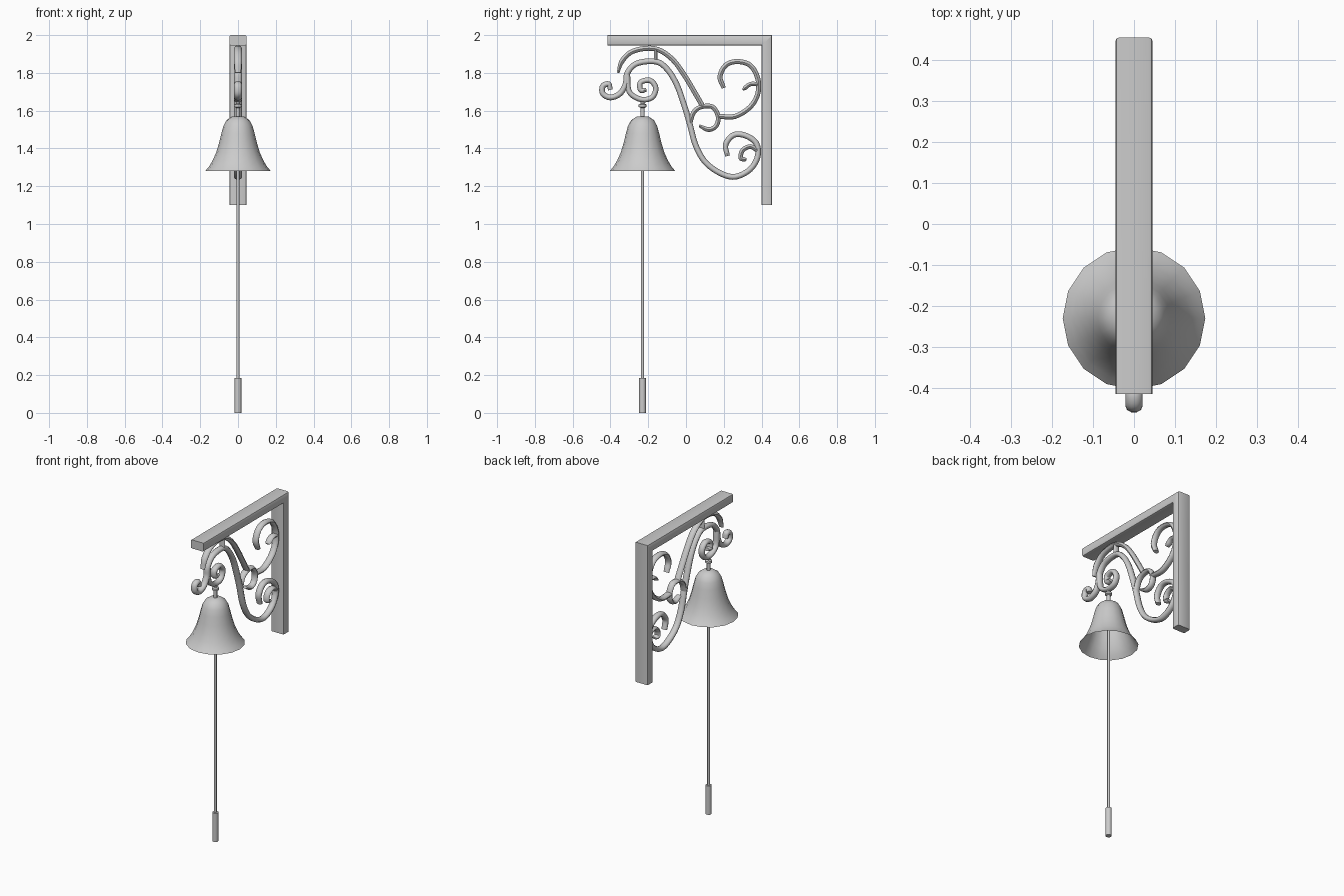
import bpy, bmesh, math
from mathutils import Vector

cube = bpy.data.objects.get("Cube")
if cube:
    bpy.data.objects.remove(cube, do_unlink=True)

# One painted-iron material for every part
iron = bpy.data.materials.new("grey_iron")
iron.use_nodes = True
grey = (0.6, 0.6, 0.6, 1)
iron.diffuse_color = grey
iron.node_tree.nodes["Principled BSDF"].inputs["Base Color"].default_value = grey

BELL_Y = -0.23


def finish(name, bm, angle=40):
    """Turn a bmesh into a smooth-shaded, painted object."""
    bmesh.ops.recalc_face_normals(bm, faces=bm.faces)
    mesh = bpy.data.meshes.new(name)
    bm.to_mesh(mesh)
    bm.free()
    obj = bpy.data.objects.new(name, mesh)
    bpy.context.collection.objects.link(obj)
    mesh.materials.append(iron)
    bpy.ops.object.select_all(action="DESELECT")
    obj.select_set(True)
    bpy.context.view_layer.objects.active = obj
    bpy.ops.object.shade_smooth_by_angle(angle=math.radians(angle))
    return obj


def bridge(bm, rings):
    """Skin consecutive rings of vertices with quads."""
    for a, b in zip(rings, rings[1:]):
        for i in range(len(a)):
            j = (i + 1) % len(a)
            bm.faces.new((a[i], a[j], b[j], b[i]))


def lathe(name, profile, sides, caps=True):
    """Revolve (radius, height) points around the bell axis."""
    bm = bmesh.new()
    rings = []
    for r, z in profile:
        turns = [math.tau * i / sides for i in range(sides)]
        rings.append([bm.verts.new((r * math.cos(t), BELL_Y + r * math.sin(t), z)) for t in turns])
    bridge(bm, rings)
    if caps:
        bm.faces.new(rings[0])
    bm.faces.new(rings[-1])
    return finish(name, bm)


def beam(name, outline):
    """Extrude a side outline across x and round its long edges."""
    bm = bmesh.new()
    sides = [[bm.verts.new((x, y, z)) for y, z in outline] for x in (-0.045, 0.045)]
    bridge(bm, sides)
    for side in sides:
        bm.faces.new(side)
    longest = max(e.calc_length() for e in bm.edges)
    rails = [e for e in bm.edges if e.calc_length() > longest * 0.8]
    bmesh.ops.bevel(bm, geom=rails, offset=0.008, segments=2, profile=0.5, affect="EDGES")
    return finish(name, bm)


def smooth_path(points, steps=6):
    """Interpolate a flowing curve through (y, z) points given in hundredths."""
    pts = [Vector((0, y, z)) / 100 for y, z in points]
    pts = [2 * pts[0] - pts[1]] + pts + [2 * pts[-1] - pts[-2]]
    path = []
    for a, b, c, d in zip(pts, pts[1:], pts[2:], pts[3:]):
        for k in range(steps):
            t = k / steps
            path.append(b + 0.5 * t * (c - a + t * (2 * a - 5 * b + 4 * c - d + t * (3 * (b - c) + d - a))))
    return path + [pts[-2]]


def scroll(name, points, thick=0.015, tip_start=1.0, tip_end=1.0, wide=0.021):
    """Sweep an oval band along a curve, narrowing toward its tips."""
    path = smooth_path(points)
    bm = bmesh.new()
    rings = []
    last = len(path) - 1
    for i, p in enumerate(path):
        tangent = (path[min(i + 1, last)] - path[max(i - 1, 0)]).normalized()
        normal = Vector((0, -tangent.z, tangent.y))
        f = i / last
        size = min(1, tip_start + f * 4, tip_end + (1 - f) * 4)
        ring = []
        for k in range(10):
            t = math.tau * k / 10
            across = Vector((wide * math.cos(t) * (0.5 + size / 2), 0, 0))
            ring.append(bm.verts.new(p + across + normal * thick * size * math.sin(t)))
        rings.append(ring)
    bridge(bm, rings)
    bm.faces.new(rings[0])
    bm.faces.new(rings[-1])
    return finish(name, bm, 50)


# Bracket frame, mitred at the top back corner
beam("top_beam", [(-0.415, 2), (0.455, 2), (0.4, 1.945), (-0.415, 1.945)])
beam("wall_post", [(0.455, 2), (0.4, 1.945), (0.4, 1.1), (0.455, 1.1)])

# Wrought scrollwork
scroll("main_scroll", [
    (-40, 171), (-41, 174), (-44, 173), (-44, 169), (-40, 167), (-35, 169), (-32, 174),
    (-31, 180), (-26, 185), (-16, 186), (-10, 182), (-5, 174), (-1, 163), (2, 153), (5, 142),
    (10, 133), (18, 127), (26, 125), (34, 129), (38, 136), (37, 143), (31, 147), (25, 147),
    (21, 142), (22, 136)], 0.016, 0.8, 0.8)
scroll("upper_scroll", [
    (-36, 180), (-34, 186), (-29, 191), (-21, 193), (-14, 192), (-7, 187), (-1, 179),
    (5, 169), (9, 162)], 0.014, 0.5)
scroll("middle_loop", [
    (2, 153), (4, 159), (8, 162), (14, 162), (17, 157), (16, 152), (12, 150), (7, 152)],
    0.013, 1, 0.6)
scroll("back_scroll", [
    (17, 157), (26, 157), (34, 162), (38, 169), (38, 177), (34, 184), (27, 186), (21, 184),
    (18, 178), (20, 172)], 0.014, 1, 0.8)
scroll("hanging_spiral", [
    (-31, 179), (-30, 170), (-24, 166), (-18, 167), (-16, 172), (-19, 176), (-24, 175),
    (-24, 171), (-21, 171)], 0.015, 1, 0.7)
scroll("back_curl", [(38, 174), (34, 174), (30, 171)], 0.012, 1, 0.4)
scroll("lower_curl", [(38, 139), (34, 141), (30, 139), (29, 135), (32, 134)], 0.013, 1, 0.6)
scroll("scroll_tie", [(-16, 193), (-16, 187)], 0.01)

# Bell, open underneath
lathe("bell", [
    (0.174, 1.28), (0.155, 1.302), (0.135, 1.335), (0.115, 1.38), (0.1, 1.43), (0.088, 1.48),
    (0.077, 1.52), (0.06, 1.55), (0.03, 1.57)], 16, caps=False)

# Hanger with a small collar
lathe("bell_hanger", [
    (0.011, 1.56), (0.011, 1.615), (0.021, 1.62), (0.021, 1.632), (0.011, 1.637),
    (0.011, 1.66)], 12)

# Pull rod and grip
lathe("pull_rod", [(0.008, 0.17), (0.008, 1.57)], 10)
lathe("pull_grip", [(0.018, 0), (0.018, 0.185)], 12)
